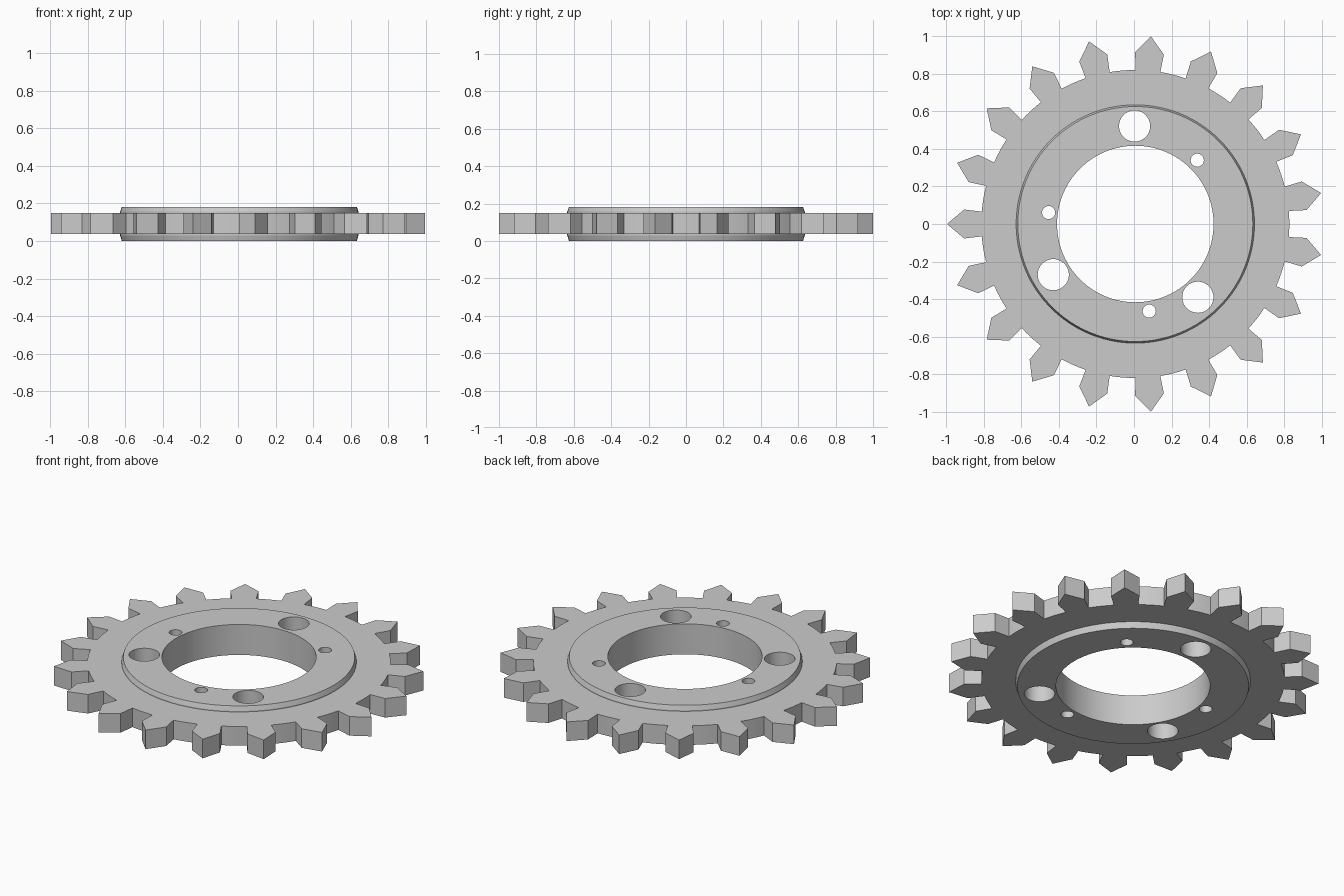
import bpy, bmesh
from math import cos, sin, pi, hypot, atan2, radians

if "Cube" in bpy.data.objects:
    bpy.data.objects.remove(bpy.data.objects["Cube"])

CX = 0.007          # wheel axis, so the odd tooth count stays centred in x
TEETH = 19


def circle(r, n, x=CX, y=0.0):
    return [(x + r * cos(2 * pi * i / n), y + r * sin(2 * pi * i / n)) for i in range(n)]


def loft(name, rings):
    """Closed solid through stacked outlines given as (points, z)."""
    bm = bmesh.new()
    loops = [[bm.verts.new((x, y, z)) for x, y in pts] for pts, z in rings]
    n = len(loops[0])
    for a, b in zip(loops, loops[1:]):
        for i in range(n):
            j = (i + 1) % n
            bm.faces.new((a[i], a[j], b[j], b[i]))
    bm.faces.new(loops[0][::-1])
    bm.faces.new(loops[-1])
    me = bpy.data.meshes.new(name)
    bm.to_mesh(me)
    bm.free()
    ob = bpy.data.objects.new(name, me)
    bpy.context.collection.objects.link(ob)
    return ob


def boolean(target, other, op):
    mod = target.modifiers.new(op.lower(), 'BOOLEAN')
    mod.operation, mod.solver, mod.object = op, 'EXACT', other
    bpy.context.view_layer.objects.active = target
    bpy.ops.object.modifier_apply(modifier=mod.name)
    bpy.data.objects.remove(other)


# Toothed outline: pointed teeth slightly wider at the shoulder, arced roots
TOOTH = [(0.818, -0.066), (0.912, -0.077), (1.0035, 0), (0.912, 0.077), (0.818, 0.066)]
outline = []
for k in range(TEETH):
    a = pi + 2 * pi * k / TEETH
    polar = [(hypot(u, t), a + atan2(t, u)) for u, t in TOOTH]
    root = atan2(0.066, 0.818)
    gap = 2 * pi / TEETH - 2 * root
    polar += [(0.8207, a + root + gap * f) for f in (0.25, 0.5, 0.75)]
    outline += [(CX + r * cos(b), r * sin(b)) for r, b in polar]

wheel = loft("sprocket_wheel", [(outline, 0.036), (outline, 0.15)])

# Raised hub on both faces, with slightly tapered rims
hub = loft("hub", [(circle(r, 128), z) for r, z in
                   ((0.626, 0), (0.635, 0.03), (0.635, 0.156), (0.626, 0.182))])
boolean(wheel, hub, 'UNION')

# Centre bore, three large and three small through holes
holes = [(CX, 0.0, 0.417, 96)]
holes += [(x, y, 0.083, 48) for x, y in ((0.003, 0.522), (-0.43, -0.27), (0.34, -0.39))]
holes += [(x, y, 0.035, 32) for x, y in ((0.337, 0.34), (-0.455, 0.061), (0.081, -0.464))]
for x, y, r, n in holes:
    c = circle(r, n, x, y)
    boolean(wheel, loft("hole_cutter", [(c, -0.1), (c, 0.3)]), 'DIFFERENCE')

# Smooth the round walls, keep the tooth and rim edges crisp
bpy.ops.object.select_all(action='DESELECT')
wheel.select_set(True)
bpy.context.view_layer.objects.active = wheel
bpy.ops.object.shade_smooth_by_angle(angle=radians(14))
